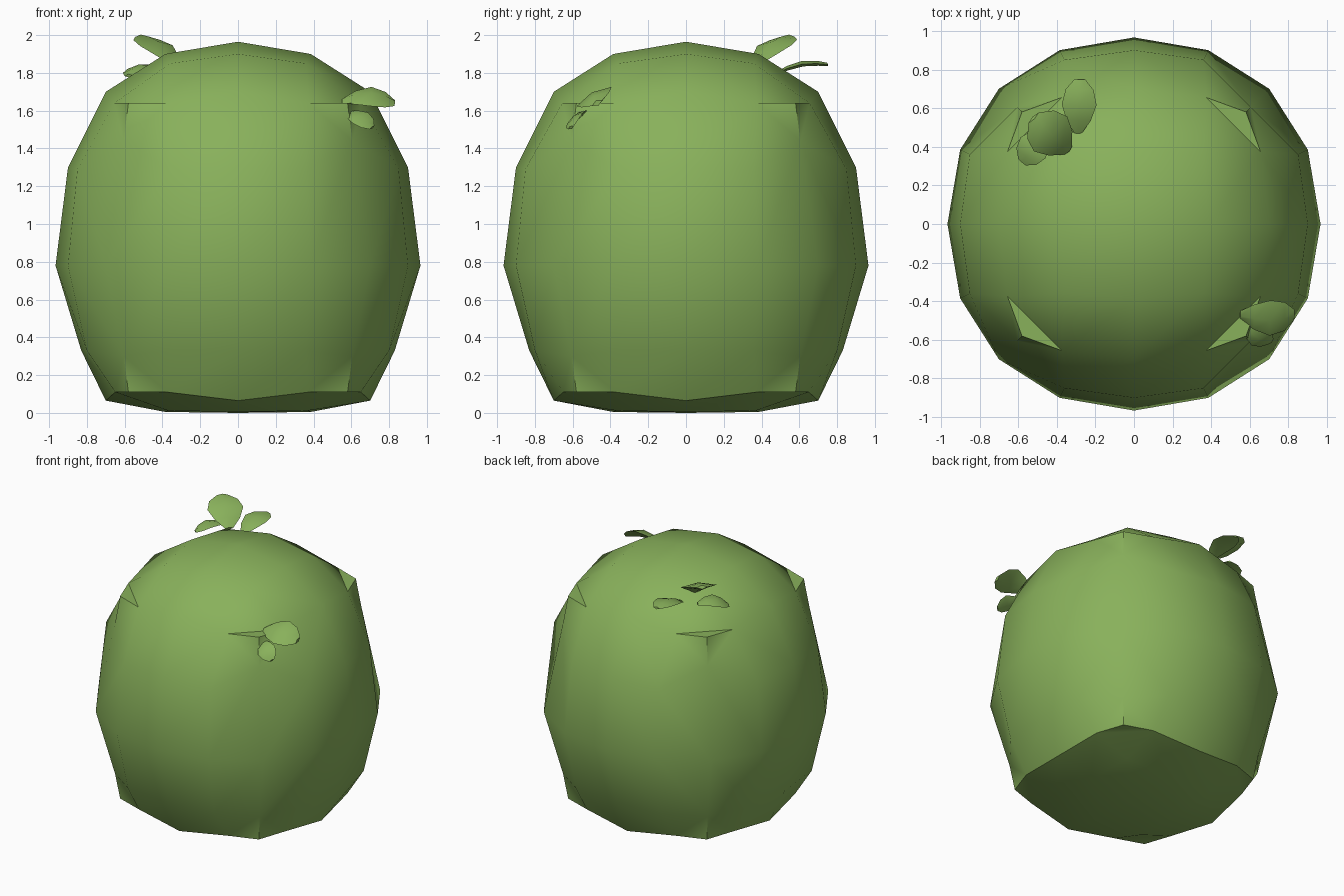
import bpy, bmesh, math
from mathutils import Vector

if "Cube" in bpy.data.objects:
    bpy.data.objects.remove(bpy.data.objects["Cube"])

green = bpy.data.materials.new("leaf green")
green.diffuse_color = (0.25, 0.44, 0.105, 1)
green.use_nodes = True
green.node_tree.nodes["Principled BSDF"].inputs["Base Color"].default_value = green.diffuse_color


def finish(bm, name, smooth_angle):
    bmesh.ops.recalc_face_normals(bm, faces=bm.faces)
    me = bpy.data.meshes.new(name)
    bm.to_mesh(me)
    bm.free()
    ob = bpy.data.objects.new(name, me)
    bpy.context.collection.objects.link(ob)
    me.materials.append(green)
    bpy.ops.object.select_all(action='DESELECT')
    ob.select_set(True)
    bpy.context.view_layer.objects.active = ob
    bpy.ops.object.shade_smooth_by_angle(angle=math.radians(smooth_angle))
    return ob


# Bush body: a 4x4x4 rounded cube; one octant column of points, mirrored in x and y
# key: (larger grid step, smaller grid step, height step) -> (larger, smaller, z)
POINTS = {
    (0, 0, 2): (0, 0, 1.965), (1, 0, 2): (.385, 0, 1.90), (1, 1, 2): (.36, .36, 1.85),
    (2, 0, 2): (.70, 0, 1.70), (2, 1, 2): (.655, .375, 1.64), (2, 2, 2): (.58, .58, 1.64),
    (2, 0, 1): (.90, 0, 1.30), (2, 1, 1): (.85, .36, 1.29), (2, 2, 1): (.605, .605, 1.44),
    (2, 0, 0): (.966, 0, .78), (2, 1, 0): (.90, .385, .78), (2, 2, 0): (.70, .70, .78),
    (2, 0, -1): (.83, 0, .33), (2, 1, -1): (.80, .36, .33), (2, 2, -1): (.605, .605, .30),
    (2, 0, -2): (.70, 0, .065), (2, 1, -2): (.65, .375, .11), (2, 2, -2): (.58, .58, .11),
    (1, 0, -2): (.385, 0, .005), (1, 1, -2): (.37, .37, .012), (0, 0, -2): (0, 0, 0),
}


def body_point(i, j, k):
    a, b = abs(i), abs(j)
    big, small, z = POINTS[(max(a, b), min(a, b), k)]
    x, y = (big, small) if a >= b else (small, big)
    return (math.copysign(x, i), math.copysign(y, j), z)


bm = bmesh.new()
verts = {}
for i in range(-2, 3):
    for j in range(-2, 3):
        for k in range(-2, 3):
            if max(abs(i), abs(j), abs(k)) == 2:
                verts[(i, j, k)] = bm.verts.new(body_point(i, j, k))

for axis in range(3):
    for side in (-2, 2):
        for u in range(-2, 2):
            for v in range(-2, 2):
                quad = []
                for du, dv in ((0, 0), (1, 0), (1, 1), (0, 1)):
                    key = [u + du, v + dv]
                    key.insert(axis, side)
                    quad.append(tuple(key))
                corner = [n for n, q in enumerate(quad) if all(abs(c) == 2 for c in q)]
                if corner:  # corner quads fold across the pointed cube corner
                    n = corner[0]
                    q = [verts[p] for p in quad[n:] + quad[:n]]
                    bm.faces.new((q[0], q[1], q[3]))
                    bm.faces.new((q[1], q[2], q[3]))
                else:
                    bm.faces.new([verts[p] for p in quad])
finish(bm, "bush_body", 38)


# Leaves: thin arched blades, wider past the middle
def leaf(name, base, tip, side, width, arch=0.03, thick=0.03):
    base, tip, side = Vector(base), Vector(tip), Vector(side)
    along = (tip - base).normalized()
    side = (side - along * side.dot(along)).normalized()
    up = side.cross(along)
    if up.z < 0:
        up = -up
    bm = bmesh.new()
    rings = []
    for t, w in ((0, .22), (.25, .7), (.55, 1), (.82, .8), (1, .3)):
        mid = base.lerp(tip, t) + up * arch * math.sin(math.pi * t)
        half = side * width * w / 2
        lift = up * thick * (.4 + .6 * w) / 2
        rings.append([bm.verts.new(p) for p in (mid - half, mid + lift, mid + half, mid - lift)])
    for r, s in zip(rings, rings[1:]):
        for n in range(4):
            m = (n + 1) % 4
            bm.faces.new((r[n], r[m], s[m], s[n]))
    bm.faces.new(rings[0])
    bm.faces.new(rings[-1])
    finish(bm, name, 50)


leaf("top_leaf_back", (-.29, .47, 1.79), (-.28, .75, 1.845), (1, .1, 0), .18)
leaf("top_leaf_upright", (-.34, .38, 1.85), (-.52, .55, 1.99), (.7, .7, 0), .25, .02, .05)
leaf("top_leaf_left", (-.44, .49, 1.82), (-.58, .32, 1.785), (-.7, .7, -.1), .17)
leaf("side_leaf_large", (.55, -.47, 1.65), (.83, -.47, 1.64), (0, .18, .10), .21, .035, .05)
leaf("side_leaf_small", (.57, -.53, 1.59), (.71, -.61, 1.51), (1, .9, .6), .13, .02)
